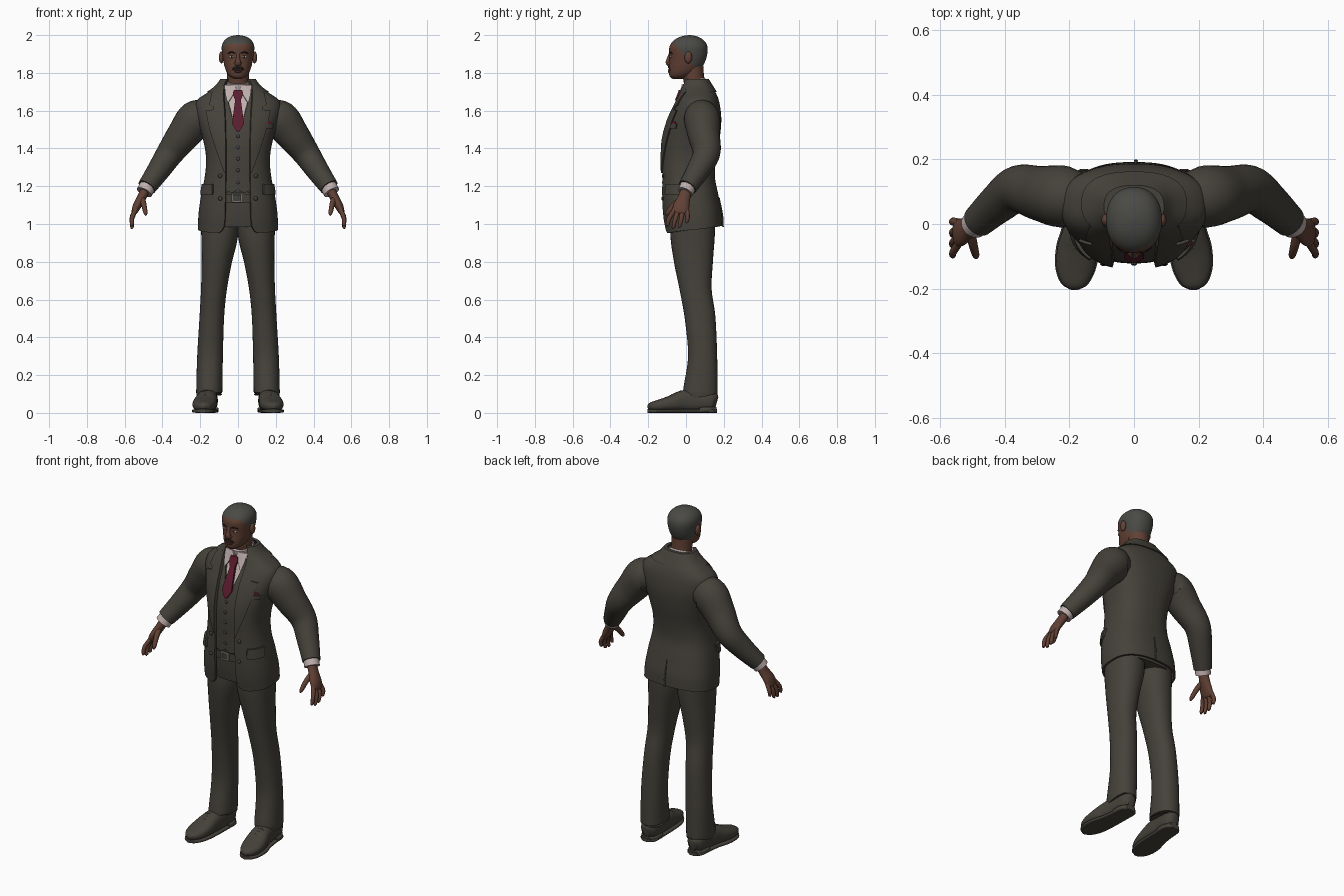
import bpy, bmesh, math
from mathutils import Vector


def material(name, *rgb):
    m = bpy.data.materials.new(name)
    m.diffuse_color = (*rgb, 1)
    return m


SUIT = material("suit cloth", .060, .054, .043)
SHIRT = material("shirt", .52, .43, .42)
SKIN = material("skin", .120, .052, .034)
HAIR = material("hair", .068, .067, .060)
TIE = material("tie", .110, .012, .028)
DARK = material("dark", .016, .013, .012)
METAL = material("metal", .30, .29, .27)
EYE = material("eye white", .42, .38, .35)
LIP = material("lip", .085, .030, .024)


def at(keys, t):
    """Smooth interpolation of key rows, whose first entry is the parameter."""
    t = min(max(t, keys[0][0]), keys[-1][0])
    i = max(k for k in range(len(keys) - 1) if keys[k][0] <= t)
    a, b = keys[i], keys[i + 1]
    h = b[0] - a[0]
    u = (t - a[0]) / h
    p, q = keys[max(i - 1, 0)], keys[min(i + 2, len(keys) - 1)]
    out = []
    for j in range(1, len(a)):
        m0 = (b[j] - p[j]) / (b[0] - p[0]) * h
        m1 = (q[j] - a[j]) / (q[0] - a[0]) * h
        out.append((2*u**3 - 3*u*u + 1) * a[j] + (u**3 - 2*u*u + u) * m0
                   + (3*u*u - 2*u**3) * b[j] + (u**3 - u*u) * m1)
    return out


def loft(name, rings, mat, mirror=False):
    """Skin equal closed rings and close both ends with quads."""
    bm = bmesh.new()
    vs = [[bm.verts.new(c) for c in r] for r in rings]
    n = len(vs[0])
    for a, b in zip(vs, vs[1:]):
        for i in range(n):
            j = (i + 1) % n
            bm.faces.new((a[i], a[j], b[j], b[i]))
    for r in (vs[0], vs[-1]):
        for i in range(n // 2 - 1):
            bm.faces.new((r[i], r[i + 1], r[n - 2 - i], r[n - 1 - i]))
    bmesh.ops.recalc_face_normals(bm, faces=bm.faces)
    me = bpy.data.meshes.new(name)
    bm.to_mesh(me)
    bm.free()
    me.materials.append(mat)
    ob = bpy.data.objects.new(name, me)
    bpy.context.collection.objects.link(ob)
    if mirror:
        ob.modifiers.new("mirror", 'MIRROR')
    return ob


def power(v, e):
    return math.copysign(abs(v) ** e, v)


def oval(row, z, t, p, off=0):
    """Point on a rounded section; t = 0 is the front, t = pi the back."""
    rx, yf, yb = row
    cy, ry = (yf + yb) / 2, (yb - yf) / 2
    return Vector(((rx + off) * power(math.sin(t), 2 / p),
                   cy - (ry + off) * power(math.cos(t), 2 / p), z))


def stack(name, keys, z0, z1, mat, p=2.5, off=0, n=48, steps=24):
    zs = [z0 + (z1 - z0) * k / steps for k in range(steps + 1)]
    return loft(name, [[oval(at(keys, z), z, 2 * math.pi * i / n, p, off)
                        for i in range(n)] for z in zs], mat)


def tube(name, keys, mat, ref=(0, 1, 0), mirror=True, n=20, steps=4, p=2.0):
    """Sweep an oval along a path of (x, y, z, radius, radius)."""
    keys = [(i, *k) for i, k in enumerate(keys)]
    rings, end = [], len(keys) - 1
    for k in range(end * steps + 1):
        s = k / steps
        x, y, z, ru, rv = at(keys, s)
        d = (Vector(at(keys, min(s + .1, end))[:3])
             - Vector(at(keys, max(s - .1, 0))[:3])).normalized()
        u = d.cross(Vector(ref)).normalized()
        v = d.cross(u)
        rings.append([Vector((x, y, z))
                      + u * ru * power(math.cos(2 * math.pi * i / n), 2 / p)
                      + v * rv * power(math.sin(2 * math.pi * i / n), 2 / p)
                      for i in range(n)])
    return loft(name, rings, mat, mirror)


def ball(name, loc, scale, mat, mirror=True):
    x, y, z = loc
    a, b, c = scale
    rings = []
    for k in range(11):
        f = math.pi * (k + .02) / 10.04
        rings.append([(x + a * math.sin(f) * math.cos(t), y + b * math.sin(f) * math.sin(t),
                       z + c * math.cos(f)) for t in [math.pi * i / 8 for i in range(16)]])
    return loft(name, rings, mat, mirror)


# Torso shape shared by all clothing: z, half width, front y, back y
BODY = [(.95, .212, -.11, .192), (1.05, .209, -.125, .188), (1.15, .196, -.13, .172),
        (1.25, .176, -.13, .153), (1.35, .169, -.132, .16), (1.45, .186, -.125, .178),
        (1.55, .215, -.097, .187), (1.62, .228, -.065, .181), (1.66, .213, -.045, .172),
        (1.69, .17, -.033, .16), (1.73, .115, -.02, .136), (1.768, .085, -.005, .112)]


def on_body(t, z, off):
    c = oval(at(BODY, z), z, t, 2.5, off)
    if z < 1.1:                       # hem rises toward the back
        c.z += .04 * (1.1 - z) / .15 * (1 - math.cos(t)) / 2
    return c


def patch(name, rows, mat, off=.004, thick=.006, cols=10, steps=4, mirror=True):
    """Cloth layer on the torso; rows are z, inner x, outer x (None = mid back)."""
    def angle(x, z):
        if x is None:
            return math.pi
        return math.asin(min(x / at(BODY, z)[0], 1) ** 1.25)
    rings = []
    for k in range((len(rows) - 1) * steps + 1):
        i = min(k // steps, len(rows) - 2)
        f = k / steps - i
        (za, a, b), (zb, c, d) = rows[i], rows[i + 1]
        z = za + (zb - za) * f
        t0 = angle(a + (c - a) * f, z)
        t1 = angle(None if b is None else b + (d - b) * f, z)
        ts = [t0 + (t1 - t0) * j / cols for j in range(cols + 1)]
        rings.append([on_body(t, z, off) for t in ts]
                     + [on_body(t, z, off - thick) for t in reversed(ts)])
    return loft(name, rings, mat, mirror)


# Jacket, lapels and collar
patch("jacket", [(.95, .105, None), (.962, .088, None), (.985, .075, None), (1.03, .069, None),
                 (1.2, .066, None), (1.35, .065, None), (1.5, .066, None), (1.6, .07, None),
                 (1.68, .076, None), (1.73, .07, None), (1.768, .055, None)],
      SUIT, 0, .011, 32, 5)
patch("lapel", [(1.27, .064, .069), (1.4, .064, .115), (1.5, .065, .145), (1.6, .069, .167),
                (1.606, .07, .128), (1.622, .071, .125), (1.63, .072, .148),
                (1.69, .075, .135), (1.73, .069, .1)], SUIT, .008, .01)
patch("collar", [(1.70, .1, None), (1.735, .069, None), (1.768, .055, None)], SUIT, .008, .01, 20)
patch("hip_pocket_flap", [(1.155, .133, .188), (1.165, .13, .19), (1.212, .13, .182)],
      SUIT, .010, .012)
patch("breast_pocket", [(1.505, .125, .178), (1.53, .128, .184)], SUIT, .007, .008, mirror=False)
patch("pocket_square", [(1.53, .132, .178), (1.542, .136, .174)], TIE, .005, .006, mirror=False)
tube("back_vent", [(.006, .196, .985, .006, .004), (.006, .192, 1.05, .005, .004),
                   (.004, .176, 1.14, .001, .002)], SUIT, mirror=False)
for z in (1.255, 1.135):
    c = on_body(math.asin((.092 / at(BODY, z)[0]) ** 1.25), z, .004)
    ball("jacket_button", c, (.011, .006, .011), SUIT)

# Shirt, waistcoat, tie
stack("shirt", BODY, 1.18, 1.745, SHIRT, off=-.02)
patch("waistcoat", [(1.165, .03, .036), (1.185, 0, .1), (1.35, 0, .1), (1.49, 0, .1),
                    (1.56, .03, .1), (1.65, .056, .092), (1.7, .068, .085)], SUIT, -.01, .008)
for z in (1.22, 1.285, 1.345, 1.405, 1.465):
    ball("waistcoat_button", on_body(0, z, -.008), (.009, .005, .009), SUIT, False)
tube("shirt_collar_band", [(0, .062, 1.685, .077, .073), (0, .05, 1.72, .071, .068),
                           (0, .038, 1.757, .066, .064)], SHIRT, mirror=False, n=32)
patch("shirt_collar_point", [(1.645, .05, .056), (1.69, .022, .066), (1.715, .008, .068),
                             (1.735, .02, .07)], SHIRT, .004, .012)
patch("tie", [(1.488, 0, .006), (1.53, 0, .031), (1.58, 0, .025), (1.662, 0, .014)],
      TIE, .004, .016)
patch("tie_knot", [(1.655, 0, .013), (1.67, 0, .02), (1.695, 0, .025), (1.71, 0, .02)],
      TIE, .012, .022)

# Sleeves, cuffs and hands
tube("sleeve", [(.165, .08, 1.565, .08, .08), (.222, .085, 1.553, .101, .096),
                (.29, .095, 1.47, .088, .085), (.36, .108, 1.375, .072, .073),
                (.42, .065, 1.285, .061, .062), (.483, .008, 1.195, .05, .05)],
     SUIT, n=28, steps=6)
tube("cuff", [(.474, .016, 1.208, .043, .043), (.496, -.004, 1.168, .044, .042)], SHIRT, n=24)
tube("palm", [(.483, .006, 1.195, .026, .029), (.51, -.01, 1.14, .024, .033),
              (.535, -.025, 1.095, .022, .043), (.549, -.029, 1.062, .015, .041),
              (.552, -.03, 1.052, .005, .03)], SKIN)
FINGERS = {"index_finger": (-.06, -.088, -.098, .99), "middle_finger": (-.04, -.057, -.067, .977),
           "ring_finger": (-.017, -.025, -.034, .982), "little_finger": (.004, .008, .004, 1.004)}
for name, (y0, y1, y2, z) in FINGERS.items():
    tube(name, [(.543, y0, 1.075, .012, .013), (.561, y1, (1.075 + z) / 2, .0115, .012),
                (.561, y2, z + .006, .009, .009), (.56, y2, z, .002, .002)], SKIN, n=12)
tube("thumb", [(.508, -.025, 1.135, .016, .016), (.498, -.065, 1.1, .014, .015),
               (.49, -.096, 1.06, .011, .012), (.488, -.104, 1.045, .003, .003)], SKIN, n=12)

# Trousers and belt
stack("trouser_seat", BODY, .985, 1.17, SUIT, off=-.024)
tube("trouser_leg", [(.1, .04, 1.08, .095, .112), (.097, .035, .95, .098, .118),
                     (.113, .04, .8, .08, .103), (.128, .052, .65, .068, .084),
                     (.139, .075, .5, .065, .081), (.148, .088, .3, .068, .077),
                     (.152, .077, .125, .069, .091), (.152, .076, .105, .068, .09)],
     SUIT, n=32, steps=6, p=2.2)
stack("belt", BODY, 1.115, 1.16, SUIT, off=-.016, steps=3)
for i in range(4):                    # buckle bars
    a, b = [(-.03, 1.118), (.018, 1.118), (.018, 1.158), (-.03, 1.158)][i], \
           [(.018, 1.118), (.018, 1.158), (-.03, 1.158), (-.03, 1.118)][i]
    tube("buckle_bar", [(a[0], -.117, a[1], .004, .004), (b[0], -.117, b[1], .004, .004)],
         METAL, mirror=False, n=8, steps=1)

# Shoes
SHOE = [(.155, .163, .055, .018, .03), (.155, .135, .062, .046, .05), (.159, .05, .066, .051, .06),
        (.165, -.02, .062, .056, .056), (.175, -.08, .05, .063, .042),
        (.182, -.14, .04, .058, .031), (.185, -.185, .034, .038, .022), (.186, -.203, .03, .01, .008)]
tube("shoe", SHOE, SUIT, (0, 0, 1), n=28, steps=6, p=2.5)
tube("shoe_sole", [(x, y, .010, rx + .004, .010) for x, y, z, rx, rz in SHOE],
     SUIT, (0, 0, 1), n=28, steps=5, p=4)
tube("shoe_heel", [(.155, .16, .016, .03, .016), (.156, .12, .016, .053, .016),
                   (.158, .07, .016, .053, .016)], SUIT, (0, 0, 1), p=4)
for y, z in ((-.03, .114), (-.052, .105), (-.074, .095)):
    tube("shoe_lace", [(.145, y, z - .006, .004, .004), (.17, y, z + .001, .004, .004),
                       (.196, y, z - .006, .004, .004)], SUIT, n=8)

# Head, with the hair coloured by a sloping hairline
HEAD = [(1.767, .018, -.07, -.02), (1.78, .042, -.085, .015), (1.80, .058, -.09, .055),
        (1.83, .07, -.09, .085), (1.87, .079, -.087, .105), (1.91, .085, -.089, .114),
        (1.94, .086, -.087, .113), (1.965, .077, -.072, .101), (1.985, .057, -.045, .077),
        (1.996, .031, -.014, .048), (2.0, .006, .012, .024)]
head = stack("head", HEAD, 1.767, 2.0, SKIN, 2.2, n=64, steps=60)
head.data.materials.append(HAIR)
for f in head.data.polygons:
    c = f.center
    f.material_index = int(c.z > 1.952 - 1.1 * min(max(c.y + .06, 0), .115))
tube("neck", [(0, .058, 1.70, .06, .056), (0, .042, 1.76, .058, .055),
              (0, .035, 1.83, .06, .058)], SKIN, mirror=False, n=28)
ball("ear", (.088, .012, 1.882), (.013, .02, .032), SKIN)
tube("nose", [(0, -.084, 1.905, .008, .006), (0, -.091, 1.878, .010, .009),
              (0, -.096, 1.855, .015, .012), (0, -.091, 1.842, .016, .008),
              (0, -.086, 1.838, .006, .004)], SKIN, mirror=False)
ball("nostril_wing", (.013, -.089, 1.85), (.008, .009, .008), SKIN)
ball("eye", (.033, -.0805, 1.886), (.014, .006, .007), EYE)
ball("pupil", (.033, -.0845, 1.886), (.0055, .003, .006), DARK)
tube("brow", [(.014, -.087, 1.904, .003, .003), (.035, -.084, 1.909, .004, .004),
              (.054, -.073, 1.903, .002, .003)], DARK, (0, 0, 1), n=8)
tube("moustache", [(0, -.091, 1.829, .005, .005), (.016, -.089, 1.828, .005, .006),
                   (.032, -.081, 1.815, .002, .003)], DARK, (0, 0, 1), n=10)
ball("upper_lip", (0, -.088, 1.815), (.024, .007, .005), LIP, False)
ball("lower_lip", (0, -.088, 1.806), (.021, .008, .006), LIP, False)

# Smooth shading with crisp edges
for ob in bpy.context.scene.objects:
    ob.select_set(True)
    bpy.context.view_layer.objects.active = ob
bpy.ops.object.shade_smooth_by_angle(angle=math.radians(45))
